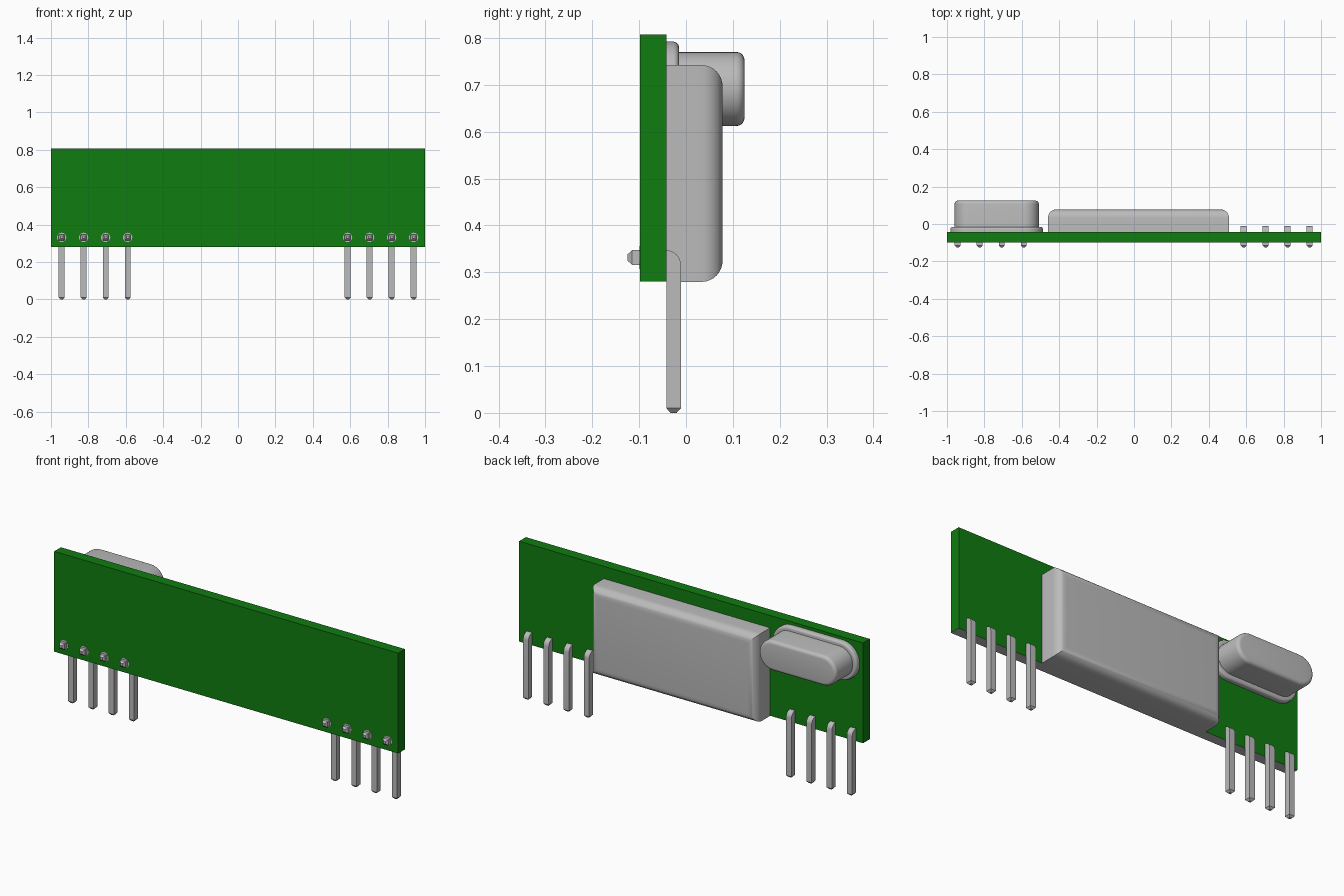
import bpy, bmesh, math
from mathutils import Vector

if "Cube" in bpy.data.objects:
    bpy.data.objects.remove(bpy.data.objects["Cube"])


def material(name, rgb):
    m = bpy.data.materials.new(name)
    m.diffuse_color = (*rgb, 1)
    m.use_nodes = True
    m.node_tree.nodes["Principled BSDF"].inputs["Base Color"].default_value = m.diffuse_color
    return m


GREEN = material("board green", (0.005, 0.2, 0.005))
METAL = material("light metal", (0.5, 0.5, 0.5))


def finish(bm, name, mats, smooth=True):
    bmesh.ops.recalc_face_normals(bm, faces=bm.faces)
    me = bpy.data.meshes.new(name)
    bm.to_mesh(me)
    bm.free()
    for m in mats:
        me.materials.append(m)
    ob = bpy.data.objects.new(name, me)
    bpy.context.collection.objects.link(ob)
    if smooth:
        bpy.ops.object.select_all(action='DESELECT')
        ob.select_set(True)
        bpy.context.view_layer.objects.active = ob
        bpy.ops.object.shade_smooth_by_angle(angle=math.radians(35))
    return ob


def box(lo, hi):
    bm = bmesh.new()
    bmesh.ops.create_cube(bm, size=1)
    for v in bm.verts:
        v.co = Vector([(a + b) / 2 + c * (b - a) for a, b, c in zip(lo, hi, v.co)])
    return bm


def prism(outline, y0, y1):
    """Extrude an (x, z) outline along y."""
    bm = bmesh.new()
    f = bm.faces.new([bm.verts.new((x, y0, z)) for x, z in outline])
    ext = bmesh.ops.extrude_face_region(bm, geom=[f])
    for v in ext["geom"]:
        if isinstance(v, bmesh.types.BMVert):
            v.co.y = y1
    return bm


def round_back(bm, radius, segments):
    """Round the rim of the rearmost face."""
    top = max(v.co.y for v in bm.verts)
    rim = [e for e in bm.edges if all(abs(v.co.y - top) < 1e-5 for v in e.verts)]
    bmesh.ops.bevel(bm, geom=rim, offset=radius, segments=segments,
                    profile=0.5, affect='EDGES')


def stadium(cx, cz, half_w, r, n=20):
    pts = []
    for side, start in ((1, -90), (-1, 90)):
        for i in range(n + 1):
            a = math.radians(start + 180 * i / n)
            pts.append((cx + side * (half_w - r) + r * math.cos(a), cz + r * math.sin(a)))
    return pts


# Circuit board with a bare lower edge
FRONT, BACK = -0.098, -0.042
bm = box((-1, FRONT, 0.28), (1, BACK, 0.807))
bm.normal_update()
for f in bm.faces:
    f.material_index = 1 if f.normal.z < -0.5 else 0
finish(bm, "circuit_board", [GREEN, METAL], smooth=False)

# Shield can with rounded rear rim
bm = box((-0.46, BACK, 0.2795), (0.508, 0.078, 0.742))
round_back(bm, 0.045, 8)
finish(bm, "shield_can", [METAL])

# Crystal: flange and taller case
for name, grow, y1, rad in (("crystal_flange", 0.022, -0.015, 0.012),
                            ("crystal_case", 0, 0.125, 0.018)):
    bm = prism(stadium(-0.734, 0.691, 0.225 + grow, 0.079 + grow), BACK, y1)
    round_back(bm, rad, 5)
    finish(bm, name, [METAL])


# Bent square pins with tapered ends, swept from centre line sections
def pin(x, name):
    w, t, zc = 0.0155, 0.031, 0.316
    sections = []          # (inner point, outer point, half width), in y and z
    cut = 0.009
    sections.append(((BACK + cut, 0), (BACK + t - cut, 0), w - cut))
    sections.append(((BACK, 0.01), (BACK + t, 0.01), w))
    for i in range(9):
        a = math.radians(90 * i / 8)
        sections.append(((BACK, zc),
                         (BACK + t * math.cos(a), zc + t * math.sin(a)), w))
    sections.append(((-0.115, zc), (-0.115, zc + t), w))
    sections.append(((-0.125, zc + cut), (-0.125, zc + t - cut), w - cut))
    bm = bmesh.new()
    rings = []
    for (y0, z0), (y1, z1), h in sections:
        rings.append([bm.verts.new(p) for p in
                      ((x - h, y0, z0), (x + h, y0, z0), (x + h, y1, z1), (x - h, y1, z1))])
    for a, b in zip(rings, rings[1:]):
        for i in range(4):
            j = (i + 1) % 4
            bm.faces.new((a[i], a[j], b[j], b[i]))
    bm.faces.new(rings[0])
    bm.faces.new(rings[-1])
    bmesh.ops.remove_doubles(bm, verts=bm.verts, dist=1e-5)
    finish(bm, name, [METAL])


for side, start in (("left", -0.943), ("right", 0.586)):
    for i in range(4):
        x = start + i * 0.1177
        pin(x, f"{side}_pin_{i + 1}")
        # Thin round solder pad on the front
        bm = prism(stadium(x, 0.3315, 0.025, 0.025, 12), FRONT - 0.001, FRONT + 0.002)
        bmesh.ops.remove_doubles(bm, verts=bm.verts, dist=1e-5)
        finish(bm, f"{side}_solder_pad_{i + 1}", [METAL], smooth=False)
